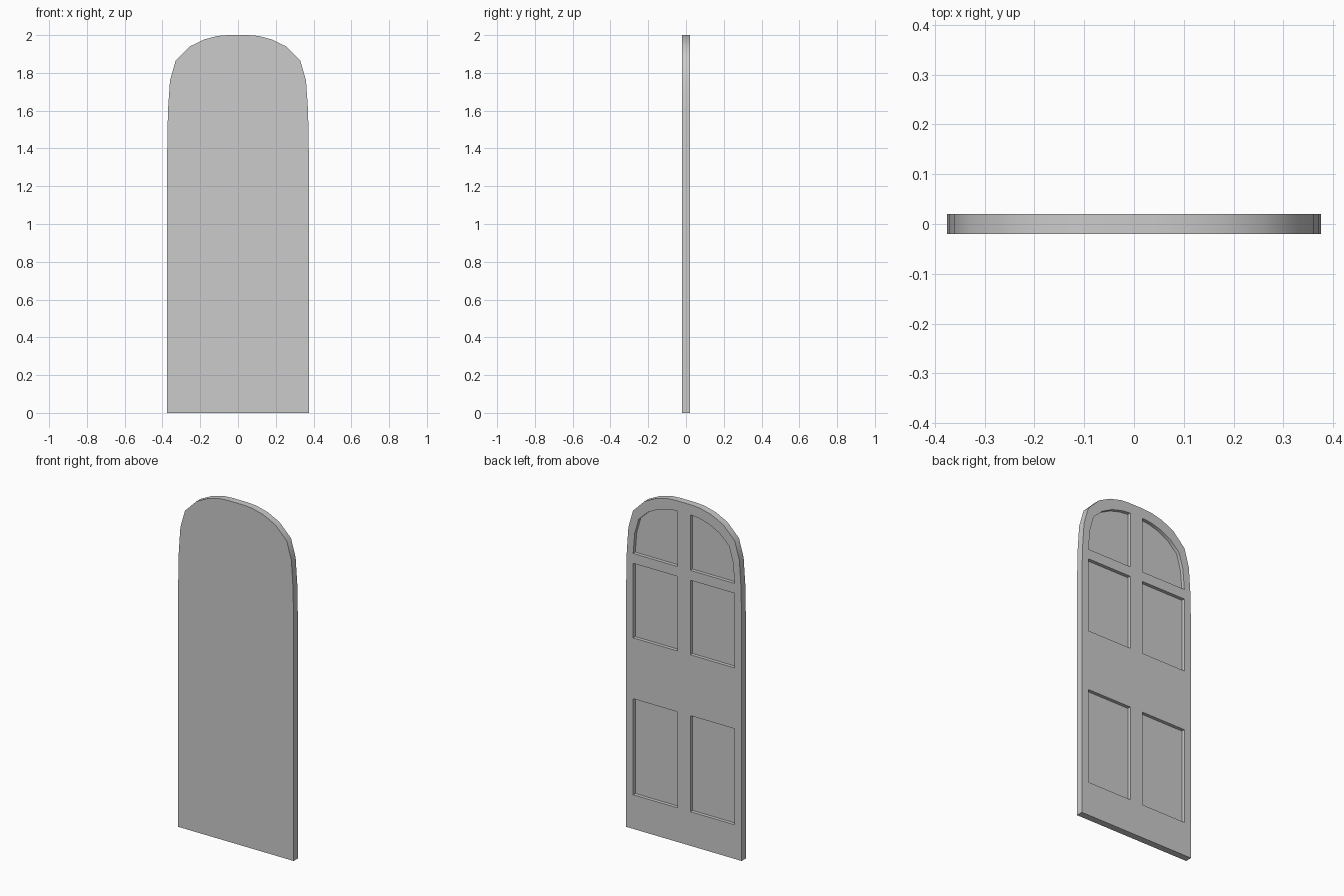
import bpy, bmesh, math

if "Cube" in bpy.data.objects:
    bpy.data.objects.remove(bpy.data.objects["Cube"])

THICK = 0.04
DEPTH = 0.02   # panel recess


def prism(name, profile, y0, y1):
    """Extrude an x-z outline from y0 to y1."""
    bm = bmesh.new()
    face = bm.faces.new([bm.verts.new((x, y0, z)) for x, z in profile])
    ext = bmesh.ops.extrude_face_region(bm, geom=[face])
    moved = [g for g in ext["geom"] if isinstance(g, bmesh.types.BMVert)]
    bmesh.ops.translate(bm, verts=moved, vec=(0, y1 - y0, 0))
    bmesh.ops.recalc_face_normals(bm, faces=bm.faces)
    mesh = bpy.data.meshes.new(name)
    bm.to_mesh(mesh)
    bm.free()
    obj = bpy.data.objects.new(name, mesh)
    bpy.context.collection.objects.link(obj)
    return obj


# Arched door slab: half outline mirrored across x = 0
half = [(0.375, 0), (0.375, 1.37), (0.371, 1.6), (0.36, 1.76), (0.33, 1.865),
        (0.255, 1.94), (0.18, 1.977), (0.105, 1.996), (0.05, 2.0)]
door = prism("arched_door", half + [(-x, z) for x, z in reversed(half)],
             -THICK / 2, THICK / 2)

# Recessed panels on the back: two rectangles and an arched one per column
X0, X1 = 0.042, 0.329
panels = [[(X0, a), (X1, a), (X1, b), (X0, b)]
          for a, b in ((0.2, 0.763), (1.12, 1.557))]
panels.append([(X0, 1.615), (X1, 1.615), (0.319, 1.735), (0.293, 1.825),
               (0.233, 1.882), (0.165, 1.917), (0.1, 1.935), (X0, 1.941)])

cutters = []
for profile in panels:
    for side in (1, -1):
        cutters.append(prism("panel_cutter", [(side * x, z) for x, z in profile],
                             THICK / 2 - DEPTH, THICK / 2 + 0.05))
for cutter in cutters:
    cutter.hide_render = True
    mod = door.modifiers.new("panel", 'BOOLEAN')
    mod.operation = 'DIFFERENCE'
    mod.solver = 'EXACT'
    mod.object = cutter

# Bake the cuts and drop the cutters
bpy.context.view_layer.update()
result = bpy.data.meshes.new_from_object(
    door.evaluated_get(bpy.context.evaluated_depsgraph_get()))
door.modifiers.clear()
door.data = result
for cutter in cutters:
    bpy.data.objects.remove(cutter)

# Smooth arch rim, sharp panel edges
bpy.context.view_layer.objects.active = door
door.select_set(True)
bpy.ops.object.shade_smooth_by_angle(angle=math.radians(40))
